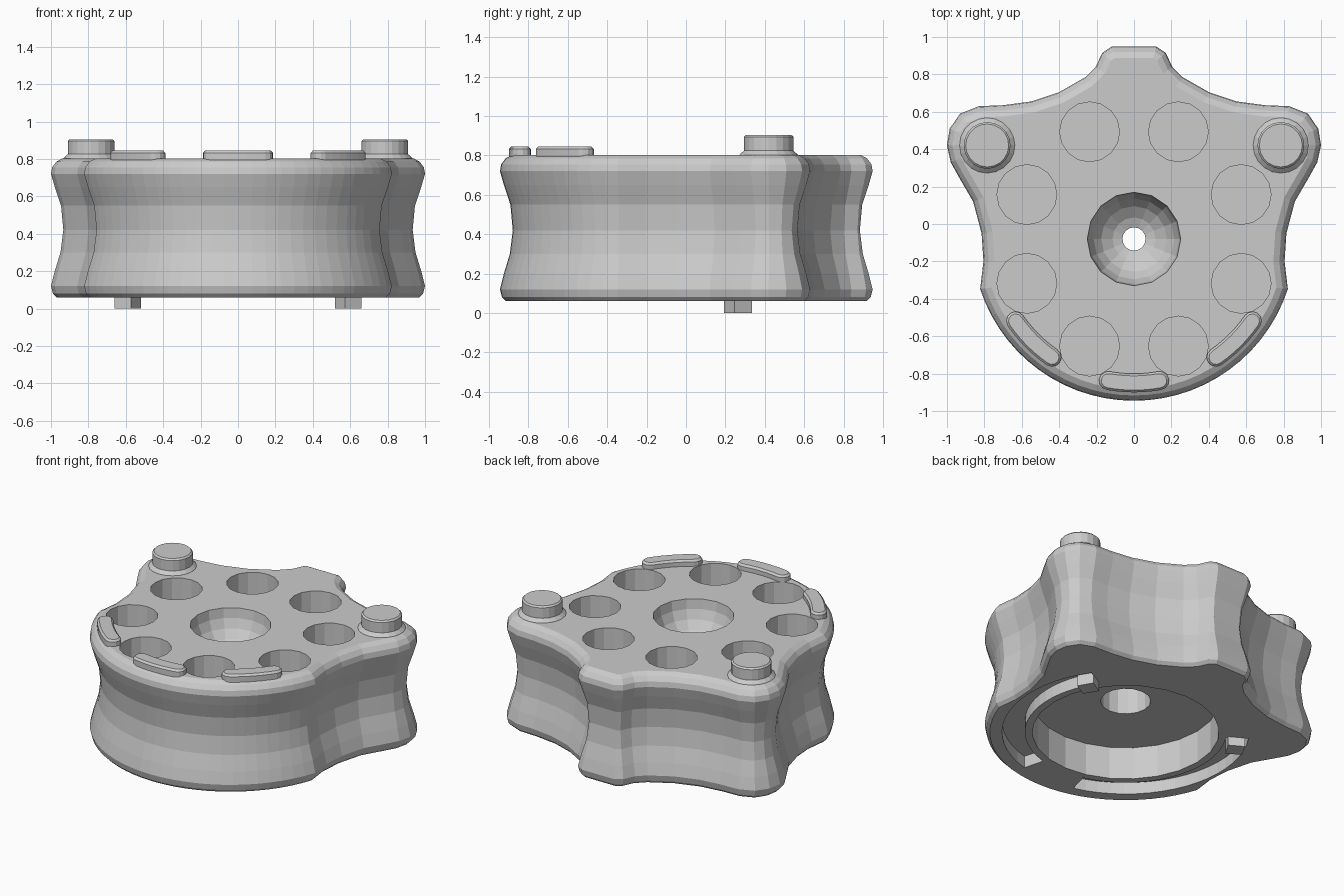
import bpy
import bmesh
from math import cos, sin, radians, pi
from mathutils import Vector

if "Cube" in bpy.data.objects:
    bpy.data.objects.remove(bpy.data.objects["Cube"])

CY = -0.08  # y of the main axis


def inset(points, d):
    """Move a counter-clockwise outline inwards by d."""
    out = []
    n = len(points)
    for i, p in enumerate(points):
        a = (p - points[i - 1]).normalized()
        b = (points[(i + 1) % n] - p).normalized()
        na, nb = Vector((-a.y, a.x)), Vector((-b.y, b.x))
        m = (na + nb).normalized()
        out.append(p + m * d / max(m.dot(na), 0.7))
    return out


def loft(name, outline, profile):
    """Stack inset copies of an outline; profile is (z, inset) pairs going up."""
    bm = bmesh.new()
    rings = [[bm.verts.new((p.x, p.y, z)) for p in inset(outline, d)] for z, d in profile]
    n = len(outline)
    for low, high in zip(rings, rings[1:]):
        for i in range(n):
            j = (i + 1) % n
            bm.faces.new((low[i], low[j], high[j], high[i]))
    bm.faces.new(rings[0][::-1])
    bm.faces.new(rings[-1])
    bmesh.ops.recalc_face_normals(bm, faces=bm.faces)
    mesh = bpy.data.meshes.new(name)
    bm.to_mesh(mesh)
    bm.free()
    ob = bpy.data.objects.new(name, mesh)
    bpy.context.collection.objects.link(ob)
    return ob


def arc(cx, cy, r, a0, a1, n):
    return [Vector((cx + r * cos(radians(a0 + (a1 - a0) * i / n)),
                    cy + r * sin(radians(a0 + (a1 - a0) * i / n)))) for i in range(n + 1)]


def circle(cx, cy, r, n=16, phase=0):
    return arc(cx, cy, r, phase, phase + 360, n)[:-1]


def polar(r, a):
    return r * cos(radians(a)), CY + r * sin(radians(a))


def cut(target, cutter):
    mod = target.modifiers.new("cut", 'BOOLEAN')
    mod.operation, mod.solver, mod.object = 'DIFFERENCE', 'EXACT', cutter
    bpy.context.view_layer.objects.active = target
    bpy.ops.object.modifier_apply(modifier=mod.name)
    bpy.data.objects.remove(cutter, do_unlink=True)


# Body: round front, two lobes and a rear tab, with a waisted side
side = [Vector(p) for p in (
    (.805, -.2), (.815, -.05), (.86, .12), (.93, .24), (.98, .33), (1.0, .42), (.985, .51),
    (.93, .59), (.83, .63), (.7, .635), (.55, .655), (.4, .705), (.26, .785), (.205, .84),
    (.17, .915), (.12, .948))]
half = arc(0, CY, .865, -90, -18, 14) + side
outline = half + [Vector((-p.x, p.y)) for p in reversed(half[1:])]
body = loft("body", outline, [
    (.06, .03), (.08, .01), (.12, 0), (.2, .02), (.3, .05), (.42, .065), (.55, .053),
    (.65, .02), (.72, 0), (.755, .006), (.785, .028), (.803, .06)])

# Ring of round pockets
for k in range(8):
    x, y = polar(.62, 22.5 + 45 * k)
    cut(body, loft("pocket_cutter", circle(x, y, .16), [(.42, 0), (.9, 0)]))

# Underside recess, centre bore and bowl
cut(body, loft("recess_cutter", circle(0, CY, .575, 24), [(-.1, 0), (.28, 0)]))
cut(body, loft("bore_cutter", circle(0, CY, .155), [(.2, 0), (.52, 0)]))
bowl = [(.803 - .25 * cos(radians(t)), .25 * (1 - sin(radians(t)))) for t in (14, 28, 45, 60, 75, 90)]
cut(body, loft("bowl_cutter", circle(0, CY, .25), bowl + [(.9, 0)]))
cut(body, loft("hole_cutter", circle(0, CY, .062), [(.45, 0), (.7, 0)]))

# Curved slots underneath, each with a small square foot at its rear end
for name, a0, a1, foot in (("right", -75, 34, 30.3), ("left", 146, 255, 149.7)):
    slot = arc(0, CY, .76, a0, a1, 18) + arc(0, CY, .62, a1, a0, 18)
    cut(body, loft("slot_cutter", slot, [(-.1, 0), (.14, 0)]))
    x, y = polar(.683, foot)
    loft(name + "_foot", circle(x, y, .074, 4, foot + 45), [(0, 0), (.16, 0)])

# Pegs on the lobes, with a flared base
for name, s in (("right", 1), ("left", -1)):
    loft(name + "_peg", circle(s * .785, .42, .125, 20),
         [(.77, -.035), (.805, -.022), (.825, 0), (.895, 0), (.905, .01)])

# Three rounded curved ridges on the front rim
for name, a in (("left", 225), ("front", 270), ("right", 315)):
    h = 10.3
    (x1, y1), (x0, y0) = polar(.77, a + h), polar(.77, a - h)
    ridge = (arc(0, CY, .82, a - h, a + h, 6) + arc(x1, y1, .05, a + h, a + h + 180, 6)[1:-1]
             + arc(0, CY, .72, a + h, a - h, 6)
             + arc(x0, y0, .05, a - h + 180, a - h + 360, 6)[1:-1])
    loft(name + "_ridge", ridge, [(.76, 0), (.832, 0), (.845, .012)])
